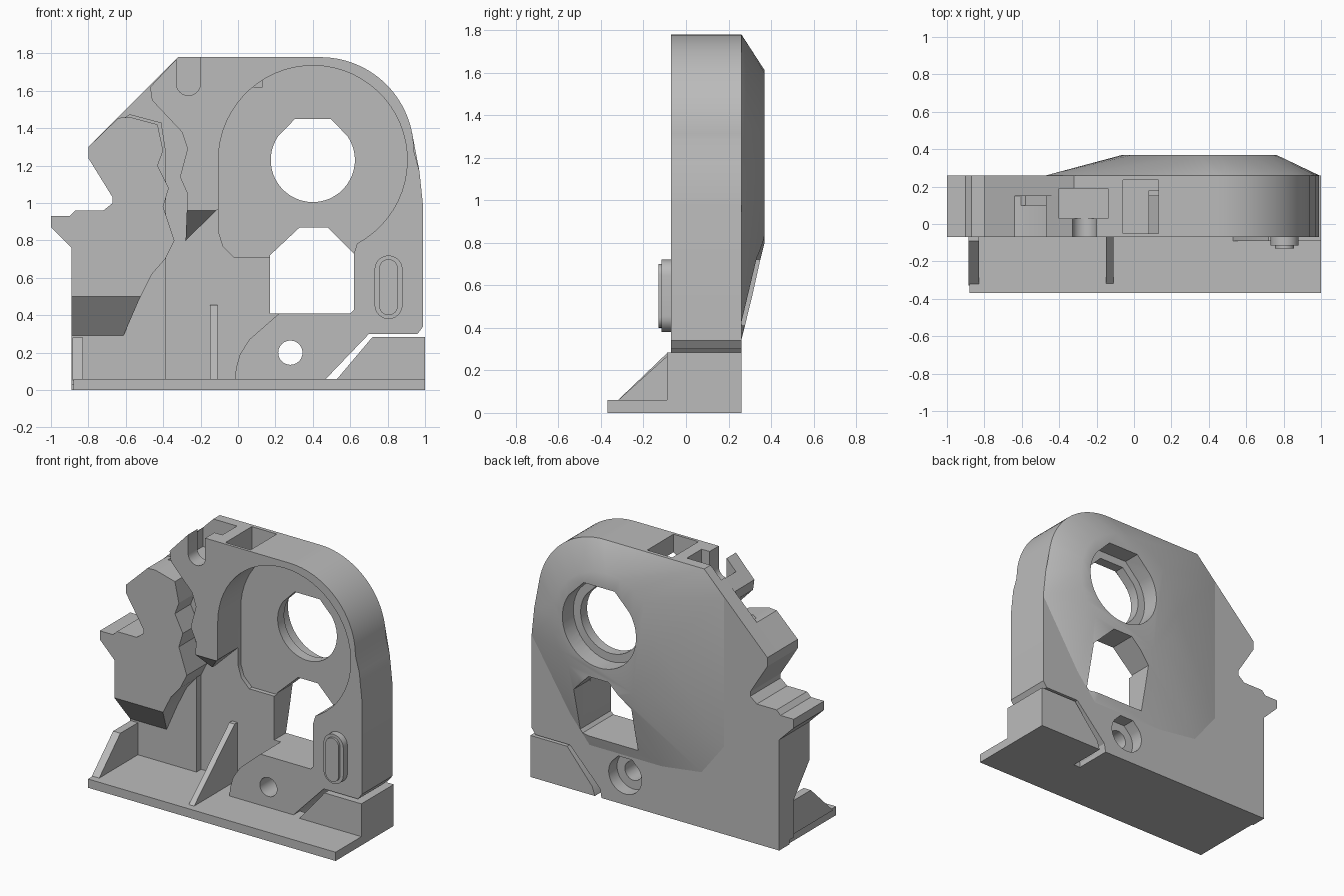
import bpy
import bmesh
from math import cos, sin, radians
from mathutils import Vector

default = bpy.data.objects.get("Cube")
if default:
    bpy.data.objects.remove(default)

grey = bpy.data.materials.new("plain grey")
grey.use_nodes = True
colour = (0.5, 0.5, 0.5, 1)
grey.diffuse_color = colour
grey.node_tree.nodes["Principled BSDF"].inputs["Base Color"].default_value = colour

FRONT, FLOOR, POCKET, BACK, DOME = -0.07, 0.15, 0.18, 0.26, 0.37


def finish(name, bm):
    bmesh.ops.recalc_face_normals(bm, faces=bm.faces[:])
    mesh = bpy.data.meshes.new(name)
    bm.to_mesh(mesh)
    bm.free()
    mesh.materials.append(grey)
    obj = bpy.data.objects.new(name, mesh)
    bpy.context.collection.objects.link(obj)
    return obj


def prism(name, points, start, end, axis="y"):
    """Extrude an (x, z) outline along y, or a (y, z) outline along x."""
    def place(p, d):
        return Vector((p[0], d, p[1])) if axis == "y" else Vector((d, p[0], p[1]))
    bm = bmesh.new()
    face = bm.faces.new([bm.verts.new(place(p, start)) for p in points])
    ext = bmesh.ops.extrude_face_region(bm, geom=[face])
    moved = [v for v in ext["geom"] if isinstance(v, bmesh.types.BMVert)]
    bmesh.ops.translate(bm, verts=moved, vec=place((0, 0), end - start))
    return finish(name, bm)


def box(name, x, y, z):
    return prism(name, [(x[0], z[0]), (x[1], z[0]), (x[1], z[1]), (x[0], z[1])], *y)


def arc(cx, cz, r, a, b, steps=24):
    angles = [radians(a + (b - a) * i / steps) for i in range(steps + 1)]
    return [(cx + r * cos(t), cz + r * sin(t)) for t in angles]


def flat_top_hole(cx, cz, r):
    """Circle whose top is cut to a flat with two slanted shoulders."""
    flat = [(cx + 0.42 * r, cz + 0.98 * r), (cx - 0.42 * r, cz + 0.98 * r)]
    return arc(cx, cz, r, 145, 395, 32) + flat


def stadium(cx, cz, r, half):
    return arc(cx, cz + half, r, 0, 180, 12) + arc(cx, cz - half, r, 180, 360, 12)


def cut(target, cutter):
    cutter.hide_render = True
    mod = target.modifiers.new("cut", "BOOLEAN")
    mod.operation, mod.solver, mod.object = "DIFFERENCE", "EXACT", cutter
    bpy.ops.object.select_all(action="DESELECT")
    bpy.context.view_layer.objects.active = target
    target.select_set(True)
    bpy.ops.object.modifier_apply(modifier=mod.name)
    bpy.data.objects.remove(cutter)


# Shared outline pieces
shoulder = [(0.99, 0.98), (0.97, 1.17)] + arc(0.44, 1.28, 0.5, 0, 90)
lower_right = [(0.7, 0.3), (0.96, 0.3), (0.99, 0.34)]
left_profile = [(-0.8, 1.3), (-0.8, 1.24), (-0.67, 1.03), (-0.67, 1), (-0.72, 0.96),
                (-0.87, 0.96), (-0.9, 0.93), (-1, 0.93), (-1, 0.87), (-0.89, 0.76)]
window = [(0.17, 0.41), (0.6, 0.41), (0.62, 0.43), (0.62, 0.73), (0.48, 0.87),
          (0.33, 0.87), (0.17, 0.72)]

# Back plate
back_plate = prism("back_plate", [(-0.89, 0), (0.46, 0), (0.47, 0.06)] + lower_right
                   + shoulder + [(-0.32, 1.78)] + left_profile, FLOOR, BACK)

# Domed back
plateau = arc(0.35, 1.2, 0.41, 0, 345, 23)
rim = shoulder + [(-0.32, 1.78), (-0.47, 1.62), (-0.47, 0.6), (-0.3, 0.38), (0, 0.34),
                  (0.55, 0.34), (0.7, 0.52)]
bm = bmesh.new()
for x, z in plateau:
    bm.verts.new((x, DOME, z))
for x, z in rim:
    bm.verts.new((x, BACK, z))
bmesh.ops.convex_hull(bm, input=bm.verts[:])
back_dome = finish("back_dome", bm)

# Front frame around the round pocket
pocket_arc = arc(0.4, 1.23, 0.505, -62, 180, 40)
frame_points = ([(-0.02, 0.03), (0.46, 0.03), (0.47, 0.06)] + lower_right + shoulder
                + [(-0.32, 1.78), (-0.47, 1.62), (-0.46, 1.55), (-0.3, 1.38), (-0.27, 1.29),
                   (-0.31, 1.14), (-0.27, 1.05), (-0.28, 0.8), (-0.105, 0.97)]
                + pocket_arc[::-1]
                + [(0.62, 0.73), (0.62, 0.43), (0.6, 0.41), (0.22, 0.41), (0.06, 0.27),
                   (0.01, 0.19), (-0.01, 0.12)])
front_frame = prism("front_frame", frame_points, FRONT, FLOOR)
cut(front_frame, prism("wedge_cutter", [(-0.12, 1.002), (0.17, 0.758), (-0.12, 0.758)],
                       -0.5, -0.06, "x"))

# Holes and pocket
for part in (back_plate, back_dome):
    cut(part, prism("bore_cutter", flat_top_hole(0.4, 1.23, 0.225), 0, 0.5))
    cut(part, prism("counterbore_cutter", flat_top_hole(0.4, 1.23, 0.28), 0.25, 0.5))
    cut(part, prism("window_cutter", window, 0, 0.5))
cut(back_plate, prism("pocket_cutter", pocket_arc + [(-0.105, 0.85), (-0.08, 0.77),
                      (-0.02, 0.71), (0.3, 0.71), (0.62, 0.71)], 0, POCKET))
for part in (back_plate, front_frame):
    cut(part, prism("screw_cutter", arc(0.28, 0.2, 0.065, 0, 345, 23), -0.3, 0.5))
cut(back_plate, prism("screw_recess_cutter", flat_top_hole(0.28, 0.2, 0.125), 0.17, 0.5))

# Top slot and hook notch
for part in (back_plate, front_frame):
    cut(part, box("slot_cutter", (-0.06, 0.13), (-0.05, 0.235), (1.62, 1.9)))
    cut(part, box("hook_cutter", (-0.4, -0.14), (0.03, 0.19), (1.57, 1.9)))
notch = arc(-0.265, 1.64, 0.065, 180, 360, 12) + [(-0.2, 1.9), (-0.33, 1.9)]
cut(front_frame, prism("notch_cutter", notch, -0.2, 0.04))

# Left block with a slanted underside
left_block = prism("left_block", left_profile + [
    (-0.89, 0.25), (-0.63, 0.25), (-0.53, 0.48), (-0.46, 0.62), (-0.39, 0.7), (-0.34, 0.8),
    (-0.4, 0.98), (-0.37, 1.08), (-0.43, 1.2), (-0.4, 1.28), (-0.43, 1.42), (-0.58, 1.46),
    (-0.64, 1.455)], FRONT, FLOOR)
cut(left_block, prism("slant_cutter", [(-0.12, 0.561), (0.16, 0.219), (-0.12, 0.219)],
                      -1.2, -0.2, "x"))

# Stepped wall behind the left block
prism("left_wall", [(-0.89, 0.03), (-0.385, 0.03), (-0.385, 1.27), (-0.41, 1.43),
                    (-0.58, 1.475), (-0.7, 1.39), (-0.66, 1), (-0.89, 0.7)], 0.1, FLOOR)

# Base flange, split by the slit at the back
base_flange = box("base_flange", (-0.88, 1), (-0.37, 0.16), (0, 0.06))
cut(base_flange, box("slit_cutter", (0.46, 0.51), (0, 0.4), (-0.1, 0.2)))
prism("base_block", [(0.51, 0), (0.53, 0.06), (0.72, 0.285), (1, 0.285), (1, 0)], -0.09, BACK)

# Gussets
prism("left_gusset", [(-0.33, 0.05), (-0.09, 0.28), (0.12, 0.28), (0.12, 0.05)],
      -0.885, -0.83, "x")
prism("middle_gusset", [(-0.33, 0.05), (0.12, 0.455), (0.16, 0.455), (0.16, 0.05)],
      -0.15, -0.11, "x")

# Raised button
prism("button_base", stadium(0.805, 0.55, 0.075, 0.095), -0.115, FRONT)
prism("button_top", stadium(0.805, 0.55, 0.05, 0.1), -0.13, FRONT)

# Shading
bpy.ops.object.select_all(action="DESELECT")
for obj in bpy.context.scene.objects:
    if obj.type == "MESH":
        obj.select_set(True)
        bpy.context.view_layer.objects.active = obj
bpy.ops.object.shade_smooth_by_angle(angle=radians(30))
